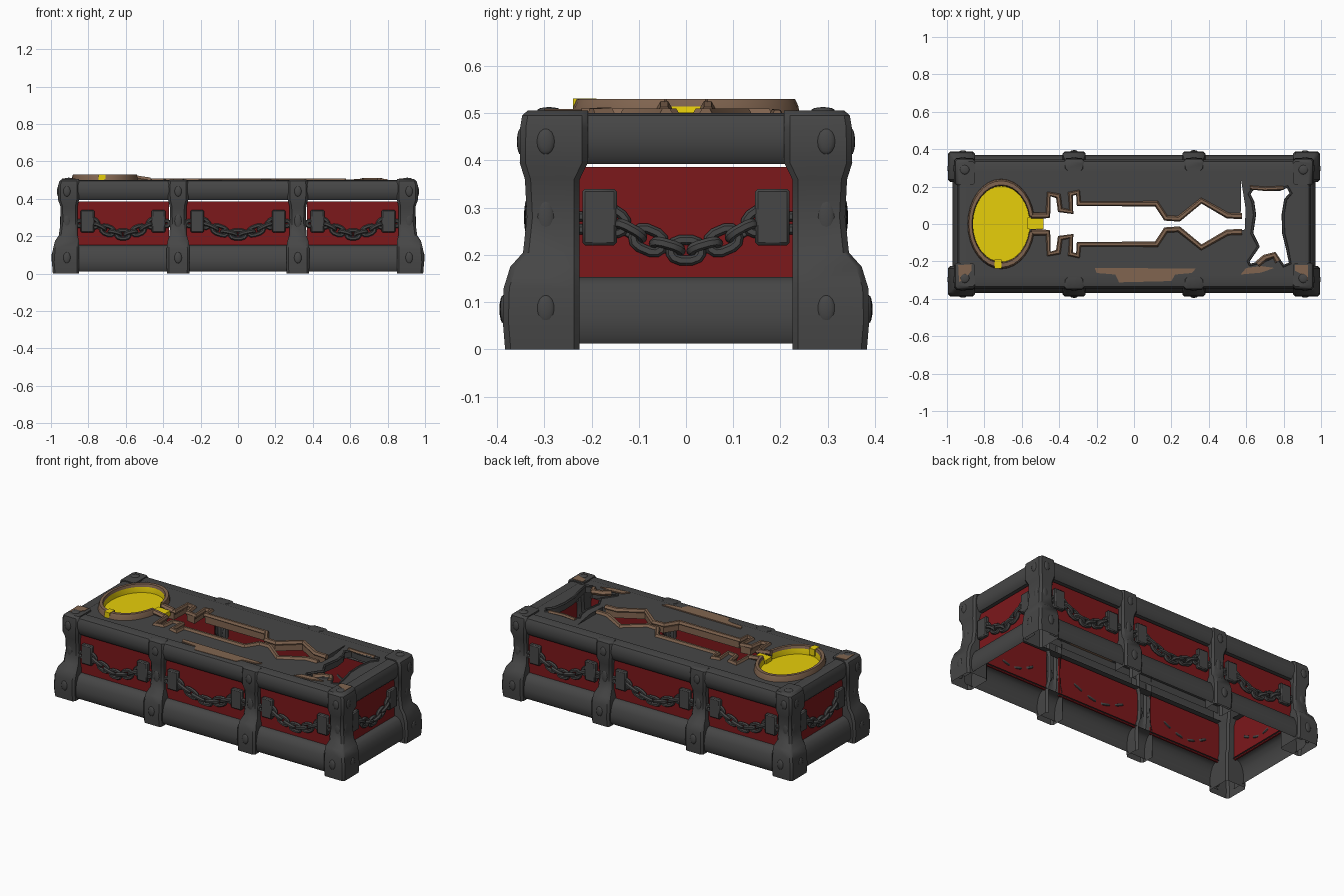
import bpy, bmesh, math
from mathutils import Matrix, Vector

if "Cube" in bpy.data.objects:
    bpy.data.objects.remove(bpy.data.objects["Cube"])

def mat(name, c):
    m = bpy.data.materials.new(name)
    m.diffuse_color = (*c, 1)
    m.use_nodes = True
    m.node_tree.nodes["Principled BSDF"].inputs["Base Color"].default_value = m.diffuse_color
    return m
IRON = mat("dark_iron", (0.061, 0.061, 0.061))
RED = mat("deep_red", (0.2, 0.009, 0.011))
BROWN = mat("worn_brown", (0.22, 0.13, 0.08))
GOLD = mat("yellow", (0.8, 0.62, 0.003))

def make(name, bm, *mats, drop=None):
    bmesh.ops.recalc_face_normals(bm, faces=bm.faces)
    if drop:  # open the hidden side of a shell
        bmesh.ops.delete(bm, geom=[f for f in bm.faces if drop(f.calc_center_median(), f.normal)], context='FACES')
    me = bpy.data.meshes.new(name)
    bm.to_mesh(me)
    bm.free()
    o = bpy.data.objects.new(name, me)
    bpy.context.collection.objects.link(o)
    for m in mats:
        me.materials.append(m)
    return o

def box(bm, c, s, M=Matrix(), bevel=0):
    r = bmesh.ops.create_cube(bm, size=1, matrix=M @ Matrix.Translation(c) @ Matrix.Diagonal((*s, 1)))
    if bevel:
        es = list({e for v in r['verts'] for e in v.link_edges})
        bmesh.ops.bevel(bm, geom=es, offset=bevel, segments=1, affect='EDGES')

def loft(bm, rings, cap=True, mats=None, skip=()):
    vs = [[bm.verts.new(p) for p in r] for r in rings]
    n = len(vs[0])
    for k, (a, b) in enumerate(zip(vs, vs[1:])):
        for i in range(n):
            if i not in skip:
                f = bm.faces.new((a[i], a[(i+1) % n], b[(i+1) % n], b[i]))
                f.material_index = mats[k] if mats else 0
    if cap:
        bm.faces.new(vs[0][::-1])
        bm.faces.new(vs[-1])

def prism(name, pts, z0, z1, *mats):
    bm = bmesh.new()
    loft(bm, [[(p[0], p[1], z) for p in pts] for z in (z0, z1)])
    return make(name, bm, *mats)

def ball(bm, c, s):
    bmesh.ops.create_uvsphere(bm, u_segments=12, v_segments=8, radius=1,
                              matrix=Matrix.Translation(c) @ Matrix.Diagonal((*s, 1)))

def tube(name, pts, r, m, cyclic=False):
    cu = bpy.data.curves.new(name, 'CURVE')
    cu.dimensions = '3D'
    cu.bevel_depth, cu.bevel_resolution, cu.use_fill_caps = r, 1, True
    sp = cu.splines.new('POLY')
    sp.points.add(len(pts) - 1)
    for p, q in zip(sp.points, pts):
        p.co = (*q, 1)
    sp.use_cyclic_u = cyclic
    cu.materials.append(m)
    o = bpy.data.objects.new(name, cu)
    bpy.context.collection.objects.link(o)
    bpy.ops.object.select_all(action='DESELECT')
    o.select_set(True)
    bpy.context.view_layer.objects.active = o
    bpy.ops.object.convert(target='MESH')

# Posts: z, outer y, outer x, mid-post half width
SEC = [(0.0, .383, .99, .06), (.06, .388, .995, .062), (.13, .386, .99, .062), (.175, .372, .978, .056),
       (.205, .345, .958, .046), (.28, .337, .948, .043), (.36, .341, .95, .045), (.395, .352, .962, .054),
       (.47, .351, .962, .055), (.495, .347, .955, .053), (.506, .335, .94, .045)]

def rect(x0, x1, y0, y1, z, c=.012):
    return [(x0+c, y0, z), (x1-c, y0, z), (x1, y0+c, z), (x1, y1-c, z),
            (x1-c, y1, z), (x0+c, y1, z), (x0, y1-c, z), (x0, y0+c, z)]

for sy in (-1, 1):
    F = Matrix.Diagonal((1, sy, 1, 1))
    for sx in (-1, 1):
        bm = bmesh.new()
        loft(bm, [rect(.85 + (.008 if .18 < z < .38 else 0), xo, .225 if z < .39 else .208, yo, z)
                  for z, yo, xo, w in SEC])
        # rivets on both outer faces and the top
        for z, yo, xo, h in ((.085, .386, .99, .03), (.28, .333, .944, .042), (.44, .35, .96, .028)):
            ball(bm, (.915, yo, z), (.02, .008, h))
            ball(bm, (xo, .297, z), (.008, .02, h))
        ball(bm, (.905, .29, .506), (.025, .025, .007))
        bmesh.ops.transform(bm, matrix=Matrix.Diagonal((sx, sy, 1, 1)), verts=bm.verts)
        make("corner_post", bm, IRON, drop=lambda c, n: c.z < .001)
        bm = bmesh.new()
        loft(bm, [rect(sx*.32 - w, sx*.32 + w, .285, yo, min(z, .503)) for z, yo, xo, w in SEC])
        for z, yo, h in ((.085, .387, .03), (.28, .335, .042), (.44, .35, .028)):
            ball(bm, (sx*.32, yo, z), (.02, .008, h))
        bmesh.ops.transform(bm, matrix=F, verts=bm.verts)
        make("middle_post", bm, IRON, drop=lambda c, n: c.z < .001 or abs(c.y) < .287)

# Rail cross-sections: distance outward, height
UPPER = [(.275, .393), (.325, .393), (.338, .408), (.345, .44), (.343, .475), (.333, .495), (.315, .5), (.275, .5)]
LOWER = [(.29, .012), (.355, .012), (.366, .03), (.368, .07), (.36, .11), (.345, .14), (.325, .153), (.29, .153)]

def link(bm, M, L, H, r=.011):
    n, k = 12, 6
    vs = []
    for i in range(n):
        a = 2*math.pi*(i + .5)/n
        e = Vector((math.copysign(abs(math.cos(a))**.75, math.cos(a))*(L/2 - r), 0,
                    math.copysign(abs(math.sin(a))**.75, math.sin(a))*(H/2 - r)))
        d = Vector((math.cos(a), 0, math.sin(a)))
        vs.append([bm.verts.new(M @ (e + r*(d*math.cos(b) + Vector((0, 1, 0))*math.sin(b))))
                   for b in (2*math.pi*j/k for j in range(k))])
    for i in range(n):
        for j in range(k):
            a, b = vs[i], vs[(i+1) % n]
            bm.faces.new((a[j], b[j], b[(j+1) % k], a[(j+1) % k]))

# Four sides: rails, red panels, bracket plates and sagging chains (local front is -y)
for side in range(4):
    R = Matrix.Rotation(side*math.pi/2, 4, 'Z')
    end = side % 2
    off, half = (.602, .3) if end else (0, .9)
    for name, prof in (("upper_rail", UPPER), ("lower_rail", LOWER)):
        bm = bmesh.new()
        loft(bm, [[R @ Vector((x, -(n + off), z)) for n, z in prof] for x in (-half, half)], False,
             skip=(7,) if name == "upper_rail" else (0, 7))
        o = make(name, bm, IRON)
    for cx, hw, pl in ([(0, .235, .183)] if end else [(-.615, .245, .19), (0, .28, .218), (.615, .245, .19)]):
        M = R @ Matrix.Translation((cx, -(.305 + off), 0))
        bm = bmesh.new()
        box(bm, (0, 0, .266), (2*hw, .01, .241), M)
        make("red_panel", bm, RED)
        bm = bmesh.new()
        for s in (-1, 1):
            box(bm, (s*pl, -.012, .28), (.073, .03, .12), M, .006)
            link(bm, M @ Matrix.Translation((s*(pl + .038), -.012, .268)), .06, .05)
        span, n = pl - .025, 9
        for i in range(n):
            t = 2*i/(n - 1) - 1
            z = .21 + .064*abs(t)**1.6
            slope = math.atan(.064*1.6*abs(t)**.6*math.copysign(1, t)/span) if t else 0
            T = M @ Matrix.Translation((t*span, -.013, z)) @ Matrix.Rotation(-slope, 4, 'Y')
            if i % 2:
                T = T @ Matrix.Rotation(math.radians(65), 4, 'X')
            link(bm, T, span/2*(1.02 if i % 2 else 1.1), .05 if i % 2 else .066)
        make("chain_and_brackets", bm, IRON)

# Lid with the long slot, the hourglass opening and the round pocket
def oval(k, z):
    return [(-.71 + .178*k*math.cos(a), .238*k*math.sin(a), z) for a in (2*math.pi*i/32 for i in range(32))]
SLOT = [(-.52, .03), (-.46, .035), (-.455, .15), (-.405, .14), (-.395, .065), (-.335, .055), (-.34, .15),
        (-.3, .16), (-.295, .098), (.12, .098), (.17, .022), (.24, .018), (.36, .115), (.5, .035), (.578, .032)]
HOUR = [(.615, .16), (.64, .195), (.69, .185), (.78, .185), (.82, .2), (.84, .165), (.81, .13), (.797, .05),
        (.8, -.05), (.82, -.13), (.835, -.21), (.8, -.225), (.76, -.17), (.69, -.2), (.62, -.22), (.61, -.2),
        (.665, -.12), (.63, -.05), (.645, .05), (.635, .12)]
WEDGE = [(.572, .24), (.57, -.035), (.592, -.03), (.597, .08)]
lid = prism("lid", [(-.93, -.3), (.9, -.3), (.9, .3), (-.93, .3)], .452, .496, IRON, BROWN)
for pts, z in ((SLOT + [(x, -y) for x, y in SLOT[::-1]], .4), (HOUR, .4), (WEDGE, .4), (oval(.86, 0), .472)):
    c = prism("opening_cutter", pts, z, .6)
    c.hide_render = True
    md = lid.modifiers.new("cut", 'BOOLEAN')
    md.operation, md.solver, md.object = 'DIFFERENCE', 'EXACT', c
    bpy.context.view_layer.objects.active = lid
    bpy.ops.object.modifier_apply(modifier=md.name)
    bpy.data.objects.remove(c)
for p in lid.data.polygons:  # worn slot walls
    p.material_index = int(abs(p.normal.z) < .5 and -.53 < p.center.x < .56 and abs(p.center.y) < .2)
bm = bmesh.new()  # open the underside
bm.from_mesh(lid.data)
bmesh.ops.delete(bm, geom=[f for f in bm.faces if f.calc_center_median().z < .453], context='FACES')
bm.to_mesh(lid.data)
bm.free()

# Worn rims round the openings
for s in (-1, 1):
    tube("slot_rim", [(x, s*(y + .01), .496) for x, y in SLOT], .016, BROWN)
tube("hourglass_rim", [(x, y, .494) for x, y in HOUR], .008, IRON, True)
tube("hourglass_bar", [(.62, .195, .497), (.7, .188, .499), (.8, .193, .497)], .011, BROWN)
tube("hourglass_lump", [(.66, -.215, .495), (.7, -.18, .497), (.75, -.165, .497), (.77, -.2, .495)], .017, BROWN)

# Oval collar with yellow lining, recessed disc, notch and neck
bm = bmesh.new()
loft(bm, [oval(1.02, .48), oval(1.0, .515), oval(.97, .53), oval(.88, .53), oval(.855, .514), oval(.85, .474)],
     False, [0, 0, 0, 0, 1], (0, 31))
make("oval_collar", bm, BROWN, GOLD)
bm = bmesh.new()
loft(bm, [oval(.86, .472), oval(.86, .479)])
make("yellow_disc", bm, GOLD)
bm = bmesh.new()
box(bm, (-.727, -.214, .51), (.036, .05, .0415))
box(bm, (-.527, .004, .488), (.085, .062, .03))
make("yellow_notches", bm, GOLD)
for s in (-1, 1):
    tube("neck_rim", [(-.55, s*.046, .512), (-.47, s*.046, .5)], .016, BROWN)

# Worn patches on the top edges, as thin plates
PATCHES = [[(-.21, -.235), (.33, -.238), (.31, -.262), (.22, -.27), (.2, -.305), (-.08, -.312), (-.1, -.27), (-.2, -.262)],
           [(.57, -.27), (.6, -.235), (.68, -.225), (.75, -.235), (.68, -.26)]]
for pts in PATCHES:
    prism("worn_patch", pts, .4955, .5025, BROWN)
for pts in ([(-.94, -.22), (-.87, -.215), (-.87, -.25), (-.9, -.29), (-.935, -.31)],
            [(.86, -.22), (.93, -.22), (.93, -.3), (.9, -.27), (.86, -.25)]):
    prism("worn_corner", pts, .504, .509, BROWN)

bpy.ops.object.select_all(action='SELECT')
bpy.context.view_layer.objects.active = lid
bpy.ops.object.shade_smooth_by_angle(angle=math.radians(38))
